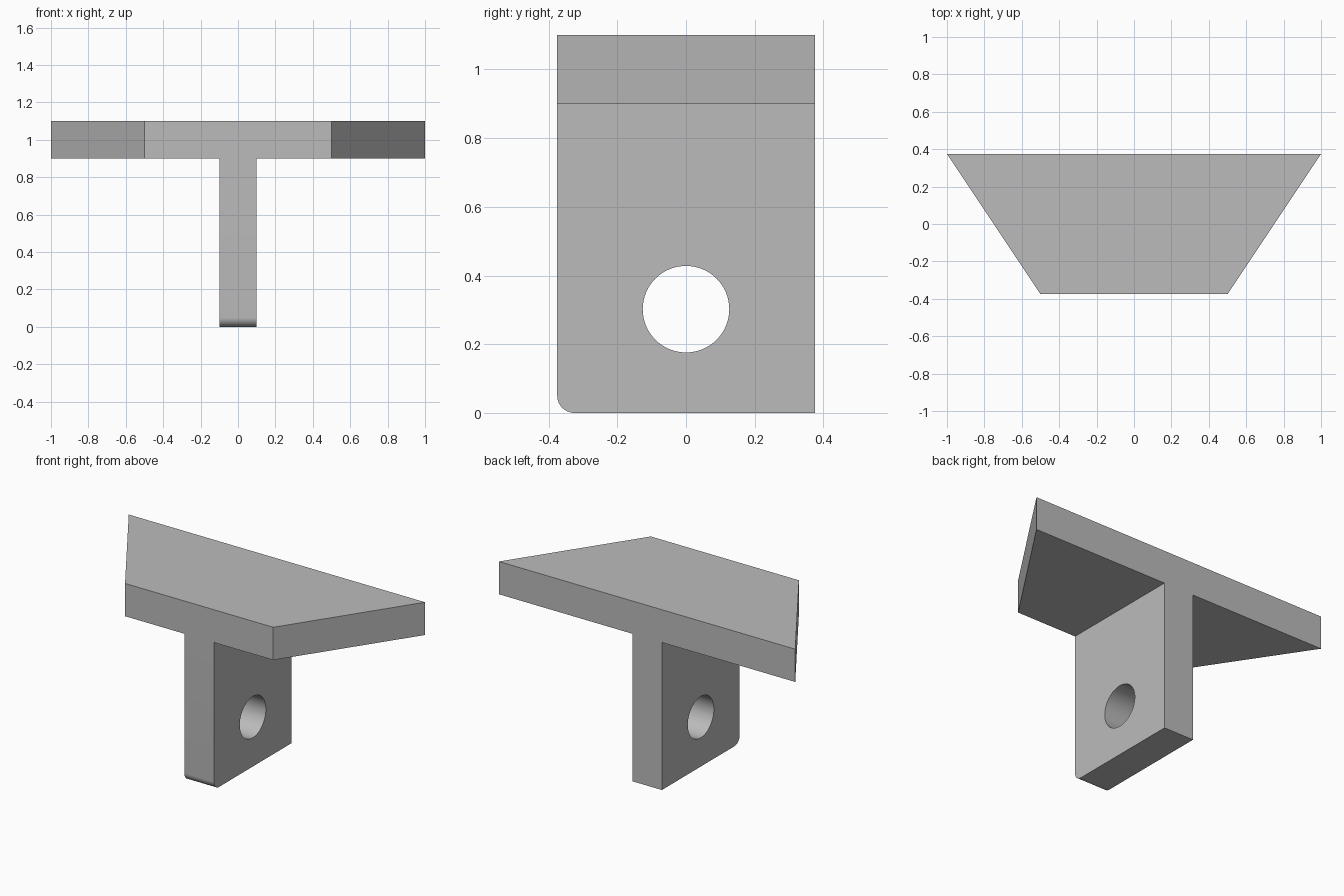
import bpy, bmesh
from math import cos, sin, pi, radians
from mathutils import Matrix

cube = bpy.data.objects.get("Cube")
if cube:
    bpy.data.objects.remove(cube, do_unlink=True)

HALF_DEPTH = 0.375
HALF_WEB = 0.1
PLATE_BOTTOM, PLATE_TOP = 0.9, 1.1
CORNER = 0.05

grey = bpy.data.materials.new("plain grey")
grey.use_nodes = True
colour = (0.5, 0.5, 0.5, 1)
grey.diffuse_color = colour
grey.node_tree.nodes["Principled BSDF"].inputs["Base Color"].default_value = colour


def make_object(name, bm):
    bmesh.ops.recalc_face_normals(bm, faces=bm.faces)
    mesh = bpy.data.meshes.new(name)
    bm.to_mesh(mesh)
    bm.free()
    mesh.materials.append(grey)
    obj = bpy.data.objects.new(name, mesh)
    bpy.context.collection.objects.link(obj)
    return obj


def prism(name, points, offset):
    bm = bmesh.new()
    face = bm.faces.new([bm.verts.new(p) for p in points])
    extruded = bmesh.ops.extrude_face_region(bm, geom=[face])["geom"]
    verts = [g for g in extruded if isinstance(g, bmesh.types.BMVert)]
    bmesh.ops.translate(bm, verts=verts, vec=offset)
    return make_object(name, bm)


def boolean(target, other, operation):
    mod = target.modifiers.new(operation.title(), "BOOLEAN")
    mod.operation = operation
    mod.solver = "EXACT"
    mod.object = other
    bpy.context.view_layer.objects.active = target
    bpy.ops.object.modifier_apply(modifier=mod.name)
    bpy.data.objects.remove(other, do_unlink=True)


# Tapered top plate, wide at the back
outline = [(-0.5, -HALF_DEPTH), (0.5, -HALF_DEPTH), (1, HALF_DEPTH), (-1, HALF_DEPTH)]
bracket = prism("bracket", [(x, y, PLATE_BOTTOM) for x, y in outline],
                (0, 0, PLATE_TOP - PLATE_BOTTOM))

# Upright web with its lower front corner rounded
profile = [(HALF_DEPTH, 0), (HALF_DEPTH, PLATE_BOTTOM), (-HALF_DEPTH, PLATE_BOTTOM)]
for i in range(13):
    a = pi + i / 12 * pi / 2
    profile.append((-HALF_DEPTH + CORNER * (1 + cos(a)), CORNER * (1 + sin(a))))
web = prism("web", [(-HALF_WEB, y, z) for y, z in profile], (2 * HALF_WEB, 0, 0))

# Round hole through the web
bm = bmesh.new()
bmesh.ops.create_cone(bm, cap_ends=True, segments=64, radius1=0.126, radius2=0.126, depth=0.6,
                      matrix=Matrix.Translation((0, 0, 0.302)) @ Matrix.Rotation(pi / 2, 4, "Y"))
hole = make_object("hole_cutter", bm)
hole.hide_render = True

boolean(web, hole, "DIFFERENCE")
boolean(bracket, web, "UNION")

# Smooth the hole and rounded corner, keep the other edges sharp
bpy.ops.object.select_all(action="DESELECT")
bracket.select_set(True)
bpy.context.view_layer.objects.active = bracket
bpy.ops.object.shade_smooth_by_angle(angle=radians(30))
